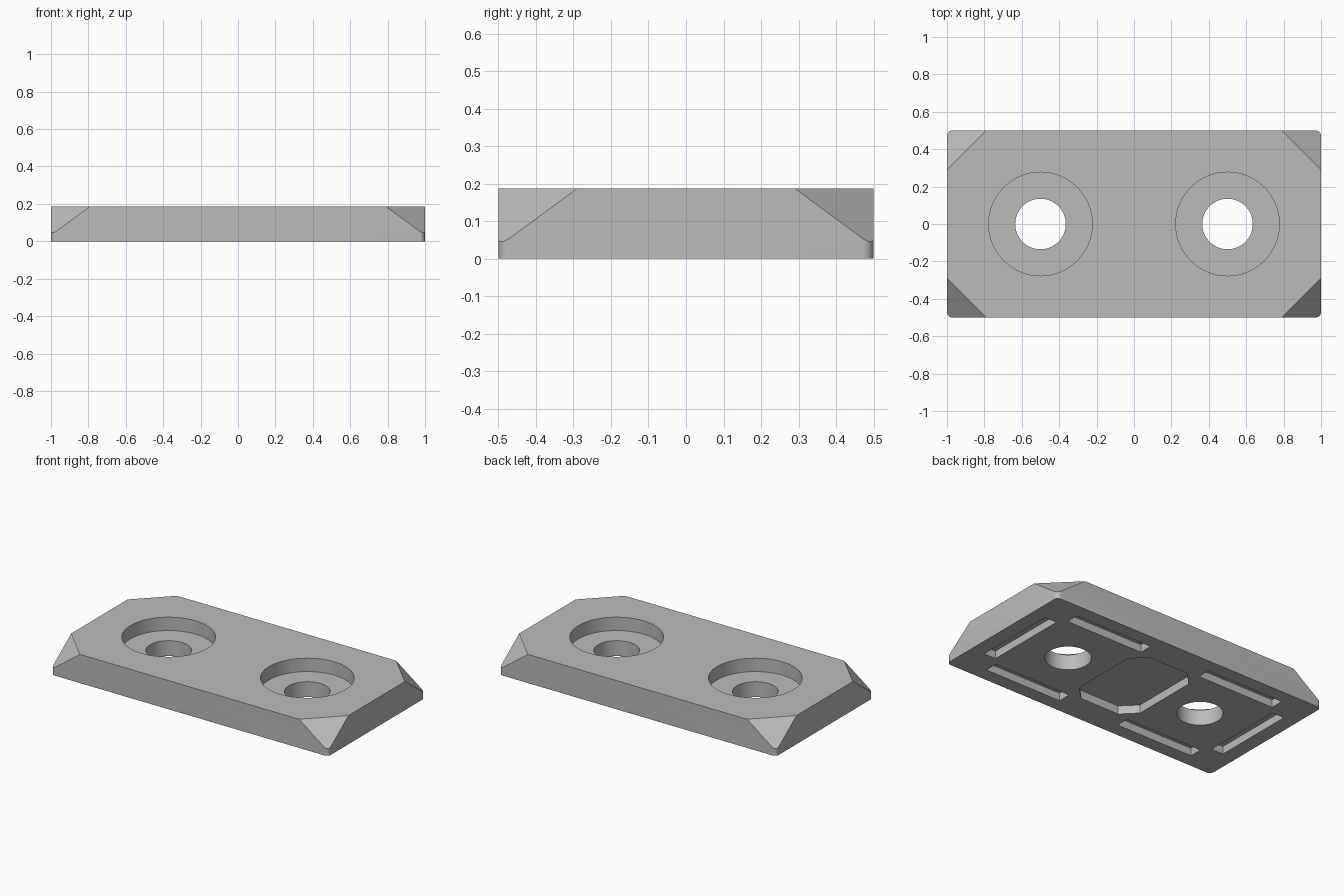
import bpy, bmesh, math
from mathutils import Vector

if "Cube" in bpy.data.objects:
    bpy.data.objects.remove(bpy.data.objects["Cube"])

H = 0.187            # plate height
DEPTH = 0.05         # depth of the underside pockets

grey = bpy.data.materials.new("grey")
grey.diffuse_color = (0.5, 0.5, 0.5, 1)
grey.use_nodes = True
grey.node_tree.nodes["Principled BSDF"].inputs["Base Color"].default_value = grey.diffuse_color


def prism(bm, points, z0, z1):
    """Extrude a flat outline upward from z0 to z1."""
    face = bm.faces.new([bm.verts.new((x, y, z0)) for x, y in points])
    ext = bmesh.ops.extrude_face_region(bm, geom=[face])
    top = [v for v in ext["geom"] if isinstance(v, bmesh.types.BMVert)]
    bmesh.ops.translate(bm, verts=top, vec=(0, 0, z1 - z0))
    bmesh.ops.recalc_face_normals(bm, faces=bm.faces)


def circle(cx, cy, r, n=64):
    return [(cx + r * math.cos(2 * math.pi * i / n),
             cy + r * math.sin(2 * math.pi * i / n)) for i in range(n)]


def box(x0, x1, y0, y1):
    return [(x0, y0), (x1, y0), (x1, y1), (x0, y1)]


def rounded_box(hx, hy, r, n=6):
    pts = []
    for q, (sx, sy) in enumerate([(1, 1), (-1, 1), (-1, -1), (1, -1)]):
        for i in range(n + 1):
            a = math.pi / 2 * (q + i / n)
            pts.append((sx * (hx - r) + r * math.cos(a),
                        sy * (hy - r) + r * math.sin(a)))
    return pts


def make_object(name, bm):
    mesh = bpy.data.meshes.new(name)
    bm.to_mesh(mesh)
    bm.free()
    ob = bpy.data.objects.new(name, mesh)
    bpy.context.collection.objects.link(ob)
    mesh.materials.append(grey)
    return ob


# Plate with rounded upright corners and sloping corner cuts
bm = bmesh.new()
prism(bm, rounded_box(1, 0.5, 0.03), 0, H)
for sx in (1, -1):
    for sy in (1, -1):
        cut = bmesh.ops.bisect_plane(
            bm, geom=bm.verts[:] + bm.edges[:] + bm.faces[:],
            plane_co=(sx * 0.79, sy * 0.5, H),
            plane_no=Vector((sx * 0.735, sy * 0.735, 1)).normalized(),
            clear_outer=True)
        edges = [e for e in cut["geom_cut"] if isinstance(e, bmesh.types.BMEdge)]
        bmesh.ops.contextual_create(bm, geom=edges)
bmesh.ops.recalc_face_normals(bm, faces=bm.faces)
plate = make_object("mounting_plate", bm)

# Cutters: (name, outline, bottom, top)
cuts = []
for s in (1, -1):
    cuts.append(("through_hole", circle(s * 0.5, 0, 0.135), -0.1, 0.3))
    cuts.append(("counterbore", circle(s * 0.5, 0, 0.277), 0.1, 0.3))
    xs = sorted((s * 0.82, s * 0.905))
    cuts.append(("end_slot", box(*xs, -0.275, 0.275), -0.1, DEPTH))
    for t in (1, -1):
        xs = sorted((s * 0.22, s * 0.775))
        ys = sorted((t * 0.325, t * 0.41))
        cuts.append(("side_slot", box(*xs, *ys), -0.1, DEPTH))
octagon = [(0.23, -0.22), (0.23, 0.22), (0.14, 0.31), (-0.14, 0.31),
           (-0.23, 0.22), (-0.23, -0.22), (-0.14, -0.31), (0.14, -0.31)]
cuts.append(("centre_pocket", octagon, -0.1, DEPTH + 0.004))

# Cut every hole and pocket out of the plate
bpy.context.view_layer.objects.active = plate
for name, outline, z0, z1 in cuts:
    bm = bmesh.new()
    prism(bm, outline, z0, z1)
    cutter = make_object(name + "_cutter", bm)
    cutter.hide_render = True
    mod = plate.modifiers.new(name, "BOOLEAN")
    mod.operation = "DIFFERENCE"
    mod.solver = "EXACT"
    mod.object = cutter
    bpy.ops.object.modifier_apply(modifier=mod.name)
    bpy.data.objects.remove(cutter, do_unlink=True)

plate.select_set(True)
bpy.ops.object.shade_smooth_by_angle(angle=math.radians(30))
